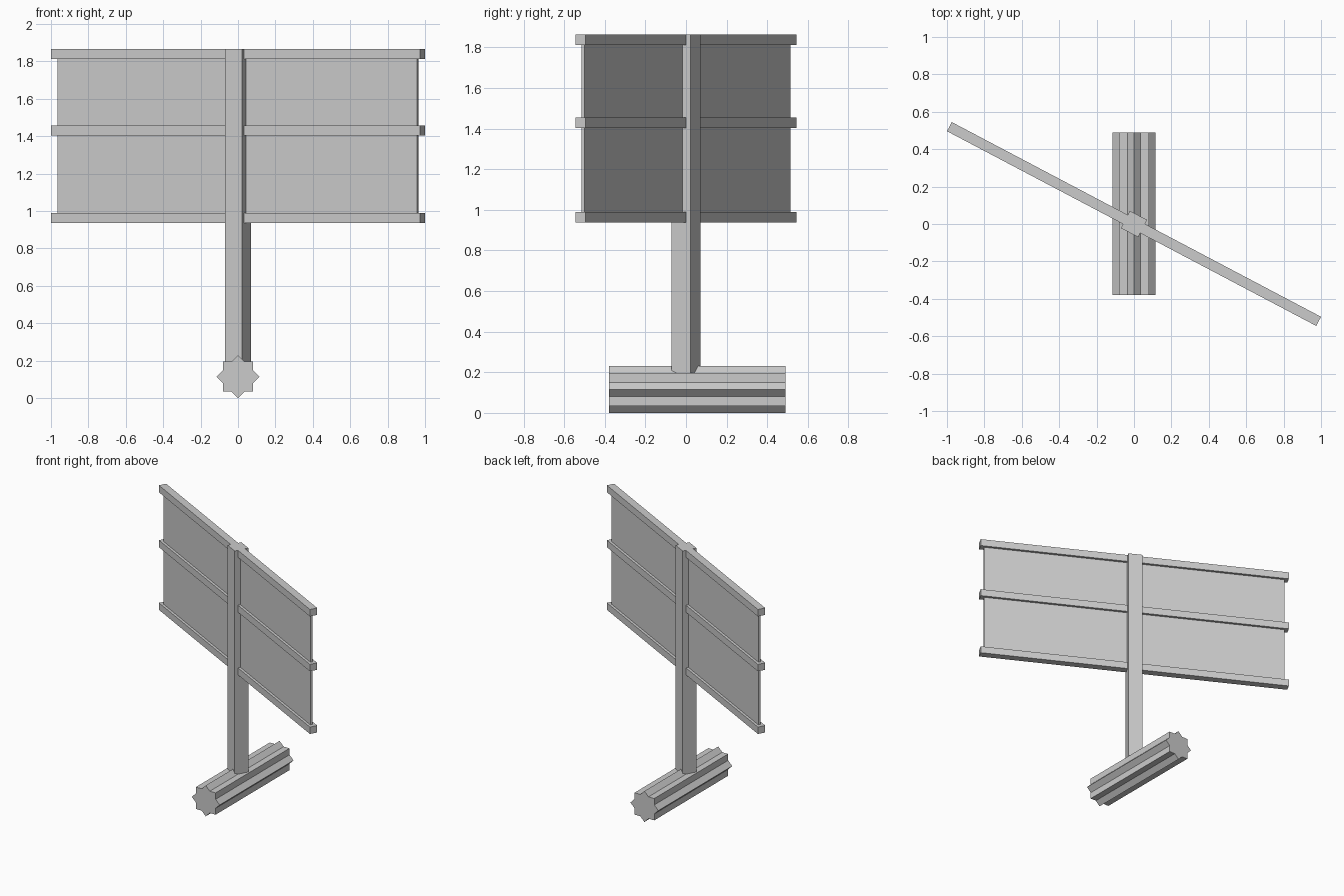
import bpy, bmesh, math
from mathutils import Matrix

if "Cube" in bpy.data.objects:
    bpy.data.objects.remove(bpy.data.objects["Cube"])

TURN = Matrix.Rotation(math.radians(-27.8), 4, 'Z')


def make_object(name, bm):
    bmesh.ops.recalc_face_normals(bm, faces=bm.faces)
    mesh = bpy.data.meshes.new(name)
    bm.to_mesh(mesh)
    bm.free()
    obj = bpy.data.objects.new(name, mesh)
    bpy.context.collection.objects.link(obj)
    return obj


def turned_box(name, length, depth, z0, z1):
    """Box centred on the z axis, turned to the sign's angle."""
    bm = bmesh.new()
    bmesh.ops.create_cube(bm, size=1, matrix=TURN
                          @ Matrix.Translation((0, 0, (z0 + z1) / 2))
                          @ Matrix.Diagonal((length, depth, z1 - z0, 1)))
    return make_object(name, bm)


# Upright post, sunk into the base log
turned_box("post", 0.104, 0.104, 0.15, 1.865)

# Thin sign panel
turned_box("sign_panel", 2.174, 0.017, 0.96, 1.84)

# Three horizontal rails
for label, z in (("bottom", 0.963), ("middle", 1.43), ("top", 1.839)):
    turned_box(label + "_rail", 2.232, 0.055, z - 0.026, z + 0.026)

# Base log: eight-pointed star (two crossed squares) extruded along y
R = 0.115
r = R * math.cos(math.pi / 4) / math.cos(math.pi / 8)
bm = bmesh.new()
star = []
for i in range(16):
    a, rad = i * math.pi / 8, (r if i % 2 else R)
    star.append(bm.verts.new((rad * math.cos(a), -0.38, R + rad * math.sin(a))))
face = bm.faces.new(star)
ext = bmesh.ops.extrude_face_region(bm, geom=[face], use_keep_orig=True)
bmesh.ops.translate(bm, vec=(0, 0.87, 0),
                    verts=[g for g in ext["geom"] if isinstance(g, bmesh.types.BMVert)])
make_object("base_log", bm)
